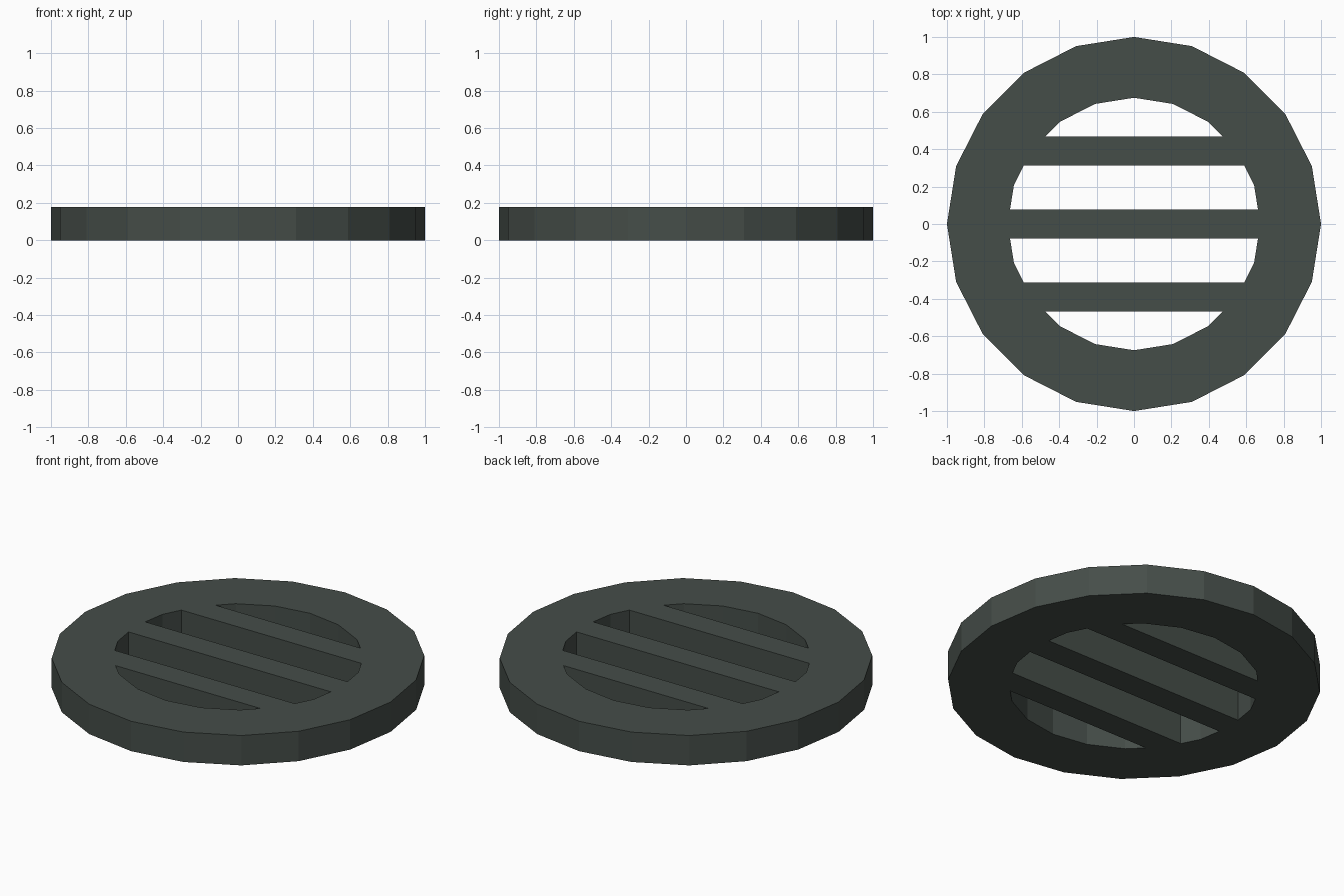
import bpy
from mathutils import Matrix

if "Cube" in bpy.data.objects:
    bpy.data.objects.remove(bpy.data.objects["Cube"])

H = 0.177          # plate thickness
SIDES = 20
BAR_W = 0.156      # bar width
BAR_Y = (-0.39, 0.0, 0.39)


def cylinder(name, radius, depth):
    # vertex 0 lies on +Y, so 20 sides also put vertices on both axes
    bpy.ops.mesh.primitive_cylinder_add(vertices=SIDES, radius=radius, depth=depth,
                                        location=(0, 0, H / 2))
    ob = bpy.context.object
    ob.name = name
    return ob


def box(name, y, size):
    bpy.ops.mesh.primitive_cube_add(size=1, location=(0, y, H / 2))
    ob = bpy.context.object
    ob.name = name
    ob.data.transform(Matrix.Diagonal((*size, 1)))
    return ob


def subtract(target, cutter):
    mod = target.modifiers.new("cut", 'BOOLEAN')
    mod.operation = 'DIFFERENCE'
    mod.solver = 'EXACT'
    mod.object = cutter
    bpy.context.view_layer.objects.active = target
    bpy.ops.object.modifier_apply(modifier=mod.name)
    bpy.data.objects.remove(cutter, do_unlink=True)


# Opening cutter: inner cylinder with the three bars left out
openings = cylinder("opening_cutter", 0.675, H * 3)
openings.hide_render = True
for y in BAR_Y:
    subtract(openings, box("bar_gap", y, (2, BAR_W, H * 5)))

# Round grate plate with slots
grate = cylinder("drain_grate", 1.0, H)
subtract(grate, openings)

# Dark grey-green metal
mat = bpy.data.materials.new("dark_metal")
mat.diffuse_color = (0.06, 0.075, 0.066, 1)
mat.use_nodes = True
mat.node_tree.nodes["Principled BSDF"].inputs["Base Color"].default_value = mat.diffuse_color
grate.data.materials.clear()
grate.data.materials.append(mat)
for p in grate.data.polygons:
    p.material_index = 0
    p.use_smooth = False
